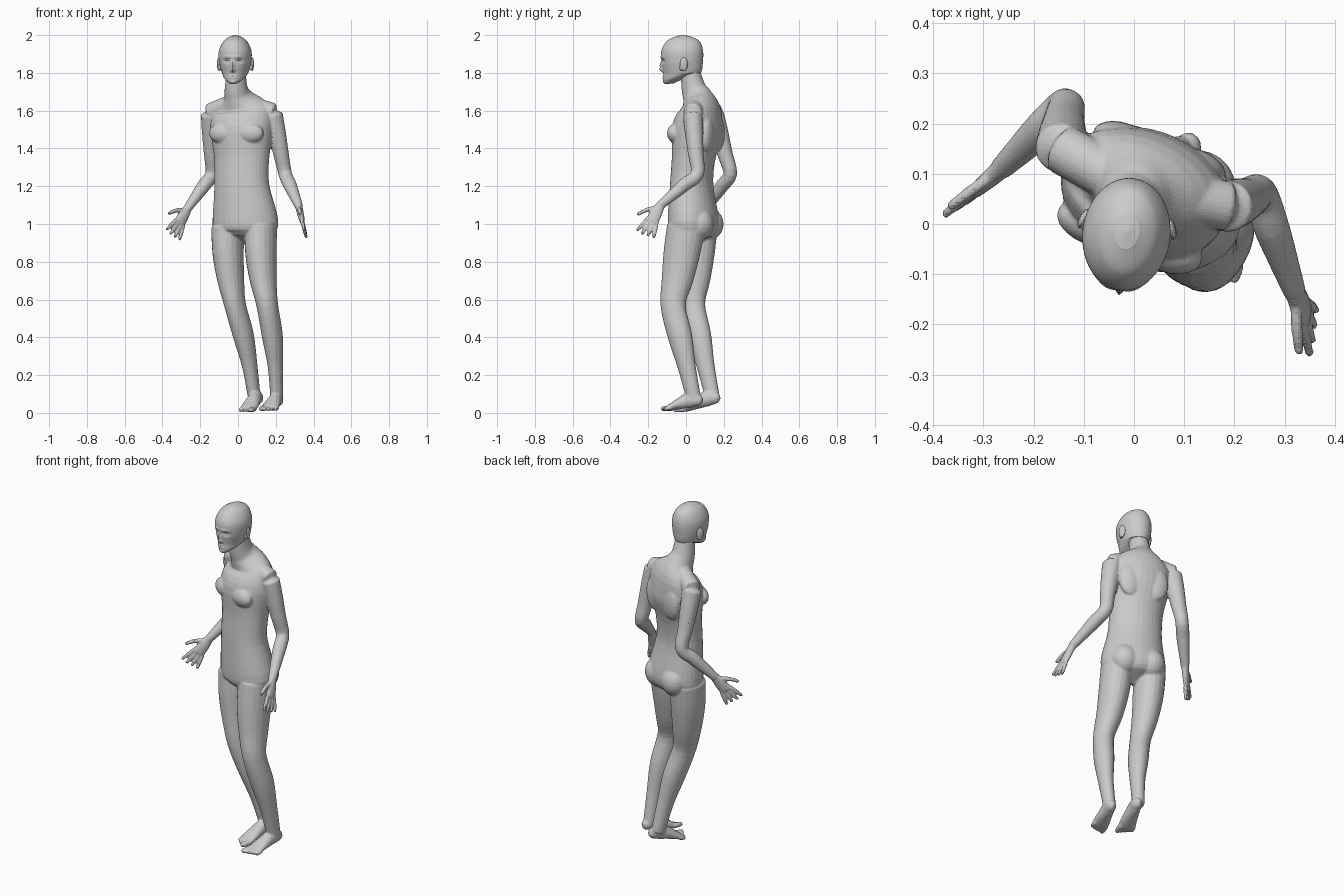
import bpy, bmesh, math
from mathutils import Vector, Matrix

cube = bpy.data.objects.get("Cube")
if cube:
    bpy.data.objects.remove(cube, do_unlink=True)

skin = bpy.data.materials.new("grey skin")
skin.use_nodes = True
colour = (0.6, 0.6, 0.6, 1)
skin.diffuse_color = colour
skin.node_tree.nodes["Principled BSDF"].inputs["Base Color"].default_value = colour

# The trunk is turned towards its right
YAW = math.radians(-20)
LEFT = Vector((math.cos(YAW), math.sin(YAW), 0))
BACK = Vector((-LEFT.y, LEFT.x, 0))
UP = Vector((0, 0, 1))


def spline(rows, steps):
    """Catmull-Rom curve through rows of numbers."""
    curve = []
    last = len(rows) - 1
    for index in range(last):
        before, start, end, after = [
            Vector(rows[max(0, min(last, index + offset))]) for offset in (-1, 0, 1, 2)]
        for step in range(steps):
            t = step / steps
            bend = (end - before) * (t - t * t) * (1 - t) - (after - start) * (t - t * t) * t
            ease = t * t * (3 - 2 * t)
            curve.append(start + (end - start) * ease + bend / 2)
    curve.append(Vector(rows[last]))
    return curve


def skin_rings(mesh, rings, start, end):
    """Join rings of points into a closed shell with a pole at each end."""
    loops = [[mesh.verts.new(point) for point in ring] for ring in rings]
    first_pole, last_pole = mesh.verts.new(start), mesh.verts.new(end)
    sides = len(loops[0])
    for here in range(sides):
        there = (here + 1) % sides
        for low, high in zip(loops, loops[1:]):
            mesh.faces.new((low[here], low[there], high[there], high[here]))
        mesh.faces.new((first_pole, loops[0][there], loops[0][here]))
        mesh.faces.new((last_pole, loops[-1][here], loops[-1][there]))


def loft(mesh, stations, side=LEFT, sides=20, steps=4):
    """Tube through stations of (centre, half width, half depth)."""
    rows = spline([(*centre, width, depth) for centre, width, depth in stations], steps)
    points = [Vector(row[:3]) for row in rows]
    last = len(points) - 1
    rings = []
    for index, (point, row) in enumerate(zip(points, rows)):
        along = (points[min(index + 1, last)] - points[max(index - 1, 0)]).normalized()
        across = (side - along * side.dot(along)).normalized()
        through = along.cross(across)
        angles = [math.tau * corner / sides for corner in range(sides)]
        rings.append([point + across * row[3] * math.cos(angle)
                      + through * row[4] * math.sin(angle) for angle in angles])
    start = points[0] + (points[0] - points[1]).normalized() * rows[0][4] / 2
    end = points[last] + (points[last] - points[last - 1]).normalized() * rows[last][4] / 2
    skin_rings(mesh, rings, start, end)


def blob(mesh, centre, radii, yaw=YAW):
    matrix = (Matrix.Translation(centre) @ Matrix.Rotation(yaw, 4, 'Z')
              @ Matrix.Diagonal((*radii, 1)))
    bmesh.ops.create_uvsphere(mesh, u_segments=20, v_segments=12, radius=1, matrix=matrix)


def finish(mesh, name):
    bmesh.ops.recalc_face_normals(mesh, faces=mesh.faces)
    data = bpy.data.meshes.new(name)
    mesh.to_mesh(data)
    mesh.free()
    data.materials.append(skin)
    obj = bpy.data.objects.new(name, data)
    bpy.context.scene.collection.objects.link(obj)
    return obj


def limb(mesh, root, joint, end, widths, depth_ratio, sway):
    """Two-bone limb; sway bows the upper bone to -x and the lower to +x."""
    stations = []
    for index, width in enumerate(widths):
        t = index / 3
        centre = root.lerp(joint, t) if t <= 1 else joint.lerp(end, t - 1)
        centre = centre - Vector((sway * math.sin(math.pi * t), 0, 0))
        stations.append((centre, width, width * depth_ratio))
    loft(mesh, stations)


def digit(mesh, base, bend, tip, radius, side):
    loft(mesh, [(base, radius, radius), (bend, radius, radius),
                (tip, radius * 0.8, radius * 0.8)], side, sides=10, steps=3)


def hand(mesh, wrist, aim, spread):
    """Aim runs along the fingers, spread points to the thumb side."""
    aim = aim.normalized()
    spread = (spread - aim * spread.dot(aim)).normalized()
    knuckles = wrist + aim * 0.1
    loft(mesh, [(wrist, 0.024, 0.02), (wrist.lerp(knuckles, 0.5), 0.032, 0.018),
                (knuckles, 0.036, 0.014)], spread)
    for finger in range(4):
        offset = spread * (0.028 - 0.019 * finger)
        base = knuckles + offset
        tip = base + aim * (0.085 - 0.005 * abs(finger - 1)) + offset * 0.7
        digit(mesh, base, base.lerp(tip, 0.5), tip, 0.011, spread)
    root = wrist + aim * 0.02 + spread * 0.012
    thumb = wrist + aim * 0.1 + spread * 0.085
    digit(mesh, root, root.lerp(thumb, 0.5) + spread * 0.008, thumb, 0.012, spread)


def foot(mesh, heel, ball, inner):
    """Inner is the sign of x on the big toe side."""
    along = (ball - heel).normalized()
    side = along.cross(UP).normalized()
    side *= math.copysign(1, side.x * inner)
    shape = [(0, 0.02, 0.024), (0.12, 0.03, 0.034), (0.35, 0.034, 0.042),
             (0.85, 0.047, 0.022), (1, 0.046, 0.016)]
    loft(mesh, [(heel.lerp(ball, t) + UP * depth, width, depth)
                for t, width, depth in shape], side)
    for toe in range(5):
        radius = 0.015 if toe == 0 else 0.011
        base = ball + side * (0.033 - 0.018 * toe) - along * 0.003 * (4 + toe) + UP * 0.014
        tip = base + along * (0.063 - 0.006 * toe)
        tip.z = ball.z + radius * 0.8
        digit(mesh, base, base.lerp(tip, 0.6), tip, radius, side)


body = bmesh.new()

# Torso and neck: height, middle x and y, half width, half depth
trunk = [(0.94, 0.04, 0.04, 0.14, 0.1), (1, 0.04, 0.04, 0.18, 0.13),
         (1.2, 0.02, 0.03, 0.15, 0.11), (1.35, 0.02, 0.04, 0.15, 0.11),
         (1.5, 0.02, 0.06, 0.17, 0.13), (1.6, 0.02, 0.08, 0.16, 0.1),
         (1.67, 0, 0.06, 0.08, 0.08), (1.72, -0.01, 0.04, 0.06, 0.065),
         (1.82, -0.01, 0.02, 0.05, 0.05)]
loft(body, [(Vector((x, y, z)), width, depth) for z, x, y, width, depth in trunk], sides=32)

# Chest, shoulder blades and buttocks
pelvis, chest = Vector((0.035, 0.04, 1)), Vector((0.02, 0.055, 1.48))
for sign in (-1, 1):
    outward = LEFT * 0.075 * sign
    blob(body, chest - BACK * 0.085 + outward, (0.078, 0.045, 0.055))
    blob(body, chest + BACK * 0.09 + outward, (0.065, 0.036, 0.1))
    blob(body, pelvis + BACK * 0.06 + outward, (0.077, 0.077, 0.085))

# Arms, hands and the collar slopes above them
ARM = (0.052, 0.048, 0.041, 0.036, 0.036, 0.03, 0.023)
nape = Vector((0, 0.07, 1.65))
arms = [((0.185, 0.035, 1.58), (0.25, 0.06, 1.265), (0.32, -0.135, 1.1),
         (0.2, -0.45, -0.85), (-0.1, -0.9, 0.3)),
        ((-0.145, 0.15, 1.58), (-0.137, 0.235, 1.265), (-0.265, 0.11, 1.085),
         (-0.45, -0.4, -0.8), (-0.7, -0.45, 0.5))]
for shoulder, elbow, wrist, aim, spread in (map(Vector, arm) for arm in arms):
    limb(body, shoulder, elbow, wrist, ARM, 1, 0)
    hand(body, wrist, aim, spread)
    top = shoulder + UP * 0.01
    loft(body, [(p, 0.05, 0.05) for p in (nape, nape.lerp(top, 0.5), top)], UP)

# Legs and feet
LEG = (0.085, 0.081, 0.07, 0.056, 0.054, 0.04, 0.033)
legs = [(-1, (0.12, 0, 0.98), (0.155, -0.068, 0.57), (0.205, 0.04, 0.08),
         (0.218, 0.08, 0.036), (0.166, -0.09, 0.01)),
        (1, (-0.055, 0.065, 0.98), (-0.015, 0.035, 0.57), (0.085, 0.138, 0.09),
         (0.113, 0.172, 0.05), (0.052, -0.005, 0.004))]
for inner, *points in legs:
    hip, knee, ankle, heel, ball = map(Vector, points)
    limb(body, hip, knee, ankle, LEG, 1.22, 0.012)
    foot(body, heel, ball, inner)

# Fuse the body into one skin of small flat faces
body = finish(body, "body")
fuse = body.modifiers.new("fuse", 'REMESH')
fuse.mode = 'VOXEL'
fuse.voxel_size = 0.0055
relax = body.modifiers.new("relax", 'SMOOTH')
relax.factor, relax.iterations = 0.5, 6
facets = body.modifiers.new("facets", 'DECIMATE')
facets.ratio = 0.2

# Head levels: height, half width, front, back
levels = spline([(1.74, 0.03, -0.09, 0.01), (1.76, 0.055, -0.1, 0.06), (1.8, 0.07, -0.1, 0.1),
                 (1.86, 0.085, -0.11, 0.11), (1.92, 0.085, -0.11, 0.11),
                 (1.97, 0.06, -0.08, 0.09), (1.995, 0.025, -0.03, 0.04)], 9)
# Face relief: side offset, height, spread across, spread up, amount forward
nose = [(0, 1.815, 0.011, 0.011, 0.017), (0, 1.838, 0.009, 0.019, 0.013)]
eyes = [(0.033, 1.862, 0.016, 0.011, -0.012), (0.033, 1.86, 0.01, 0.006, 0.006),
        (0.028, 1.884, 0.022, 0.007, 0.005)]
mouth = [(0, 1.778, 0.02, 0.009, 0.007), (0, 1.778, 0.02, 0.003, -0.005),
         (0, 1.75, 0.02, 0.01, 0.006)]


def forward(x, z):
    return sum(amount * math.exp(-((abs(x) - offset) / across) ** 2 - ((z - height) / up) ** 2)
               for offset, height, across, up, amount in nose + eyes + mouth)


rings = []
for z, width, front, back in levels:
    jaw_tilt = max(0, 5 * (1.8 - z))
    ring = []
    for corner in range(72):
        angle = math.tau * corner / 72
        x = width * math.cos(angle)
        y = (front + back) / 2 + (back - front) / 2 * math.sin(angle)
        lift = jaw_tilt * (y - front)
        y -= forward(x, z) * max(0, min(1, -2 * math.sin(angle)))
        ring.append((x, y, z + lift))
    rings.append(ring)
head = bmesh.new()
skin_rings(head, rings, (0, -0.045, 1.745), (0, 0.005, 2))
head = finish(head, "head")

# Ears
ears = bmesh.new()
for sign in (-1, 1):
    blob(ears, (0.088 * sign, 0.02, 1.847), (0.009, 0.021, 0.036), 0.35 * sign)
    blob(ears, (0.084 * sign, 0.008, 1.828), (0.009, 0.012, 0.016), 0)
ears = finish(ears, "ears")
for part in (head, ears):
    part.location = (-0.015, -0.02, 0)
    part.rotation_euler.z = math.radians(-7)
